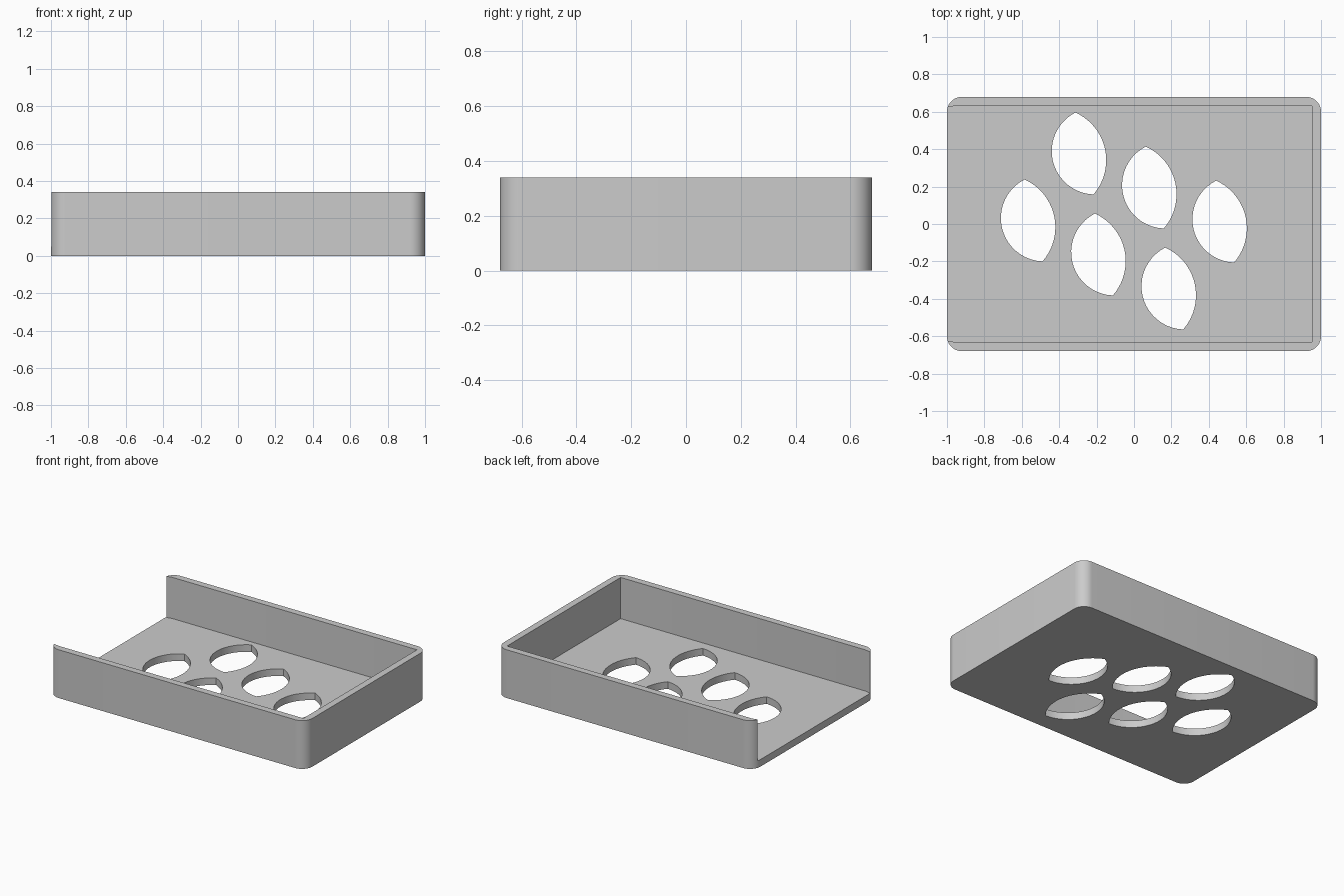
import bpy
import bmesh
from math import sin, cos, atan2, hypot, pi, radians
from mathutils import Vector

old = bpy.data.objects.get("Cube")
if old:
    bpy.data.objects.remove(old, do_unlink=True)

HALF_X, HALF_Y, HEIGHT = 1.0, 0.68, 0.34
WALL, FLOOR, RADIUS = 0.048, 0.05, 0.08

grey = bpy.data.materials.new("plain grey")
grey.use_nodes = True
colour = (0.6, 0.6, 0.6, 1)
grey.diffuse_color = colour
grey.node_tree.nodes["Principled BSDF"].inputs["Base Color"].default_value = colour


def prism(name, outlines, z0, z1):
    """Extrude closed counter-clockwise outlines between two heights."""
    bm = bmesh.new()
    for outline in outlines:
        low = [bm.verts.new((p[0], p[1], z0)) for p in outline]
        high = [bm.verts.new((p[0], p[1], z1)) for p in outline]
        bm.faces.new(low[::-1])
        bm.faces.new(high)
        n = len(low)
        for i in range(n):
            j = (i + 1) % n
            bm.faces.new((low[i], low[j], high[j], high[i]))
    mesh = bpy.data.meshes.new(name)
    bm.to_mesh(mesh)
    bm.free()
    mesh.materials.append(grey)
    obj = bpy.data.objects.new(name, mesh)
    bpy.context.collection.objects.link(obj)
    return obj


def rounded_rectangle(hx, hy, r, steps=12):
    pts = []
    for k, (sx, sy) in enumerate(((1, 1), (-1, 1), (-1, -1), (1, -1))):
        for i in range(steps + 1):
            a = (k + i / steps) * pi / 2
            pts.append((sx * (hx - r) + r * cos(a), sy * (hy - r) + r * sin(a)))
    return pts


def leaf(mid, half, steps=20):
    """Two circular arcs of unequal bulge meeting at pointed tips."""
    c = half.length
    side = Vector((-half.y, half.x)).normalized()
    pts = []
    # Each arc: its outward side and how far its centre lies behind the chord
    for sign, depth in ((1, 0.058), (-1, 0.167)):
        centre = mid - side * sign * depth
        radius = hypot(c, depth)
        spread = atan2(c, depth)
        base = atan2(side.y * sign, side.x * sign)
        for i in range(steps):
            a = base - spread + 2 * spread * i / steps
            pts.append(centre + radius * Vector((cos(a), sin(a))))
    return pts


def cut(obj, cutter):
    mod = obj.modifiers.new("cut", 'BOOLEAN')
    mod.operation = 'DIFFERENCE'
    mod.solver = 'EXACT'
    mod.object = cutter
    bpy.context.view_layer.objects.active = obj
    bpy.ops.object.modifier_apply(modifier=mod.name)
    bpy.data.objects.remove(cutter, do_unlink=True)


# Tray body: rounded block
tray = prism("open_tray", [rounded_rectangle(HALF_X, HALF_Y, RADIUS)], 0, HEIGHT)

# Cavity: open at the -x end, narrowing slightly at its mouth
iy = HALF_Y - WALL
lip = iy - 0.007
upper = [(HALF_X - WALL, iy), (-0.955, iy), (-0.99, lip), (-1.2, lip)]
lower = [(x, -y) for x, y in reversed(upper)]
cut(tray, prism("cavity_cutter", [upper + lower], FLOOR, HEIGHT + 0.2))

# Leaf-shaped holes: two slanted rows of three
half = Vector((-0.048, 0.219))
step = Vector((0.376, -0.182))
starts = (Vector((-0.265, 0.377)), Vector((-0.537, 0.019)))
leaves = [leaf(start + step * i, half) for start in starts for i in range(3)]
cut(tray, prism("leaf_cutter", leaves, -0.1, FLOOR + 0.1))

# Smooth the rounded corners, keep edges crisp
bpy.ops.object.select_all(action='DESELECT')
tray.select_set(True)
bpy.context.view_layer.objects.active = tray
bpy.ops.object.shade_smooth_by_angle(angle=radians(30))
